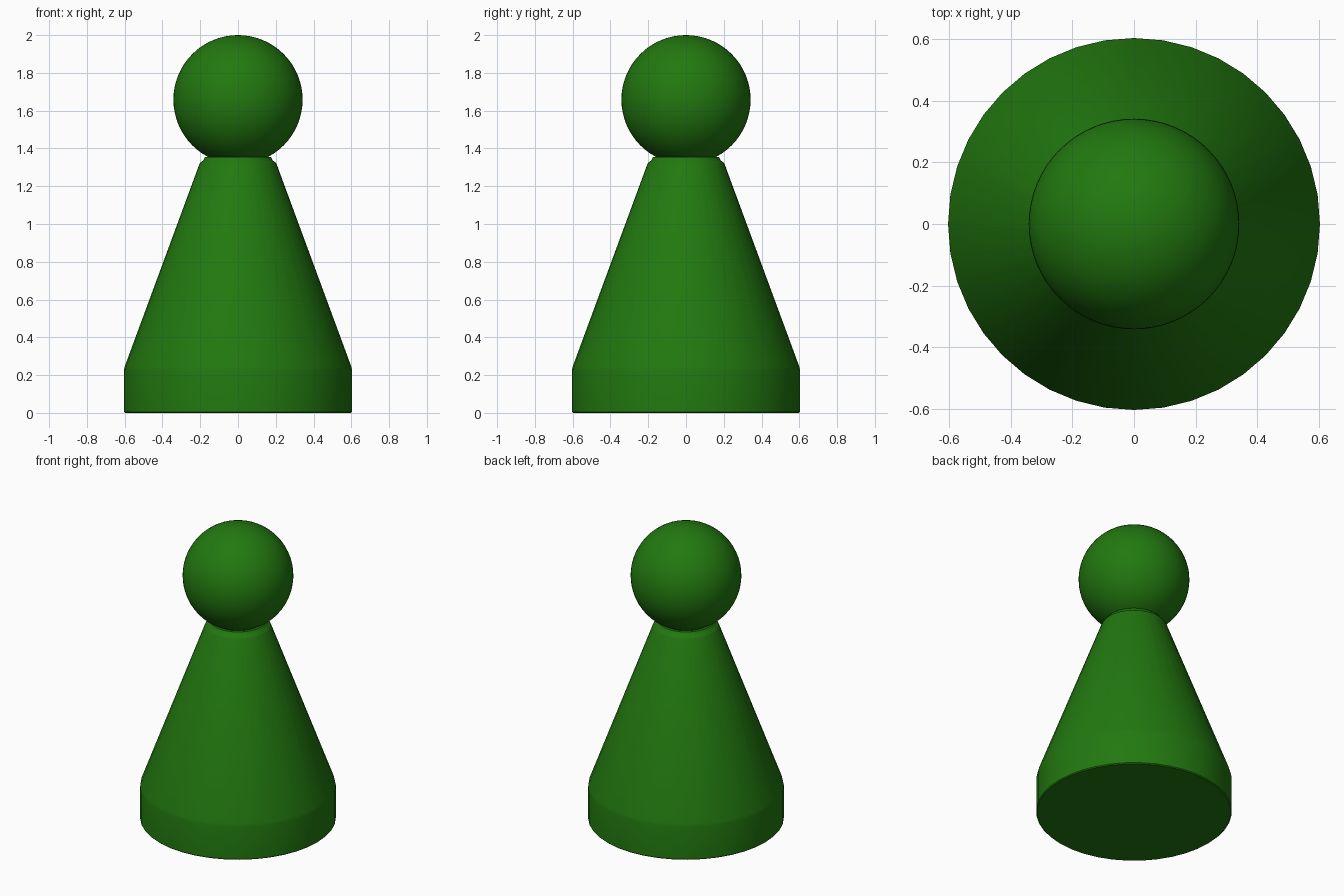
import bpy, bmesh, math

if "Cube" in bpy.data.objects:
    bpy.data.objects.remove(bpy.data.objects["Cube"])

green = bpy.data.materials.new("green")
green.diffuse_color = (0.016, 0.19, 0.005, 1)
green.use_nodes = True
green.node_tree.nodes["Principled BSDF"].inputs["Base Color"].default_value = green.diffuse_color


def finish(obj, angle):
    obj.data.materials.append(green)
    bpy.ops.object.select_all(action='DESELECT')
    obj.select_set(True)
    bpy.context.view_layer.objects.active = obj
    bpy.ops.object.shade_smooth_by_angle(angle=math.radians(angle))


def lathe(name, profile, sides):
    bm = bmesh.new()
    rings = [[bm.verts.new((r * math.cos(2 * math.pi * i / sides),
                            r * math.sin(2 * math.pi * i / sides), z))
              for i in range(sides)] for r, z in profile]
    for low, high in zip(rings, rings[1:]):
        for i in range(sides):
            j = (i + 1) % sides
            bm.faces.new((low[i], low[j], high[j], high[i]))
    bm.faces.new(rings[0][::-1])
    bm.faces.new(rings[-1])
    mesh = bpy.data.meshes.new(name)
    bm.to_mesh(mesh)
    bm.free()
    obj = bpy.data.objects.new(name, mesh)
    bpy.context.collection.objects.link(obj)
    return obj


# Body: straight foot, tapering cone and small chamfer at the neck
body = lathe("body", [(0.598, 0), (0.604, 0.006), (0.604, 0.225), (0.6, 0.245),
                      (0.204, 1.318), (0.197, 1.328), (0.185, 1.335),
                      (0.175, 1.354)], 40)
finish(body, 40)

# Head: ball resting on the neck
bpy.ops.mesh.primitive_uv_sphere_add(segments=64, ring_count=32, radius=0.342,
                                     location=(0, 0, 1.658))
head = bpy.context.object
head.name = "head"
finish(head, 60)
